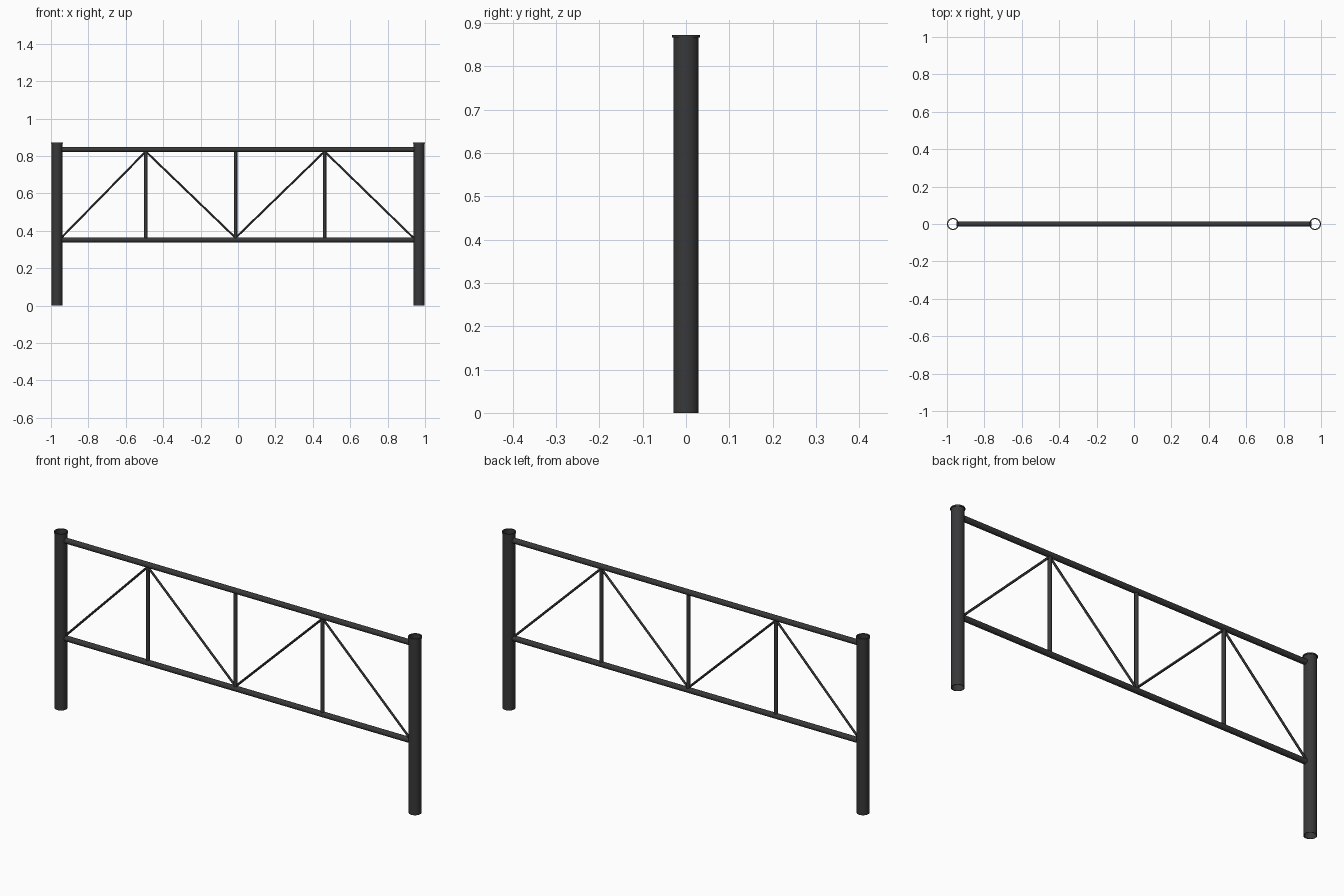
import bpy
import bmesh
from math import cos, sin, tau
from mathutils import Vector

cube = bpy.data.objects.get("Cube")
if cube:
    bpy.data.objects.remove(cube, do_unlink=True)

# Charcoal painted steel
steel = bpy.data.materials.new("charcoal steel")
steel.use_nodes = True
colour = (0.04, 0.04, 0.042, 1)
steel.diffuse_color = colour
steel.node_tree.nodes["Principled BSDF"].inputs["Base Color"].default_value = colour


def finish(name, bm):
    bmesh.ops.recalc_face_normals(bm, faces=bm.faces)
    mesh = bpy.data.meshes.new(name)
    bm.to_mesh(mesh)
    bm.free()
    mesh.materials.append(steel)
    obj = bpy.data.objects.new(name, mesh)
    bpy.context.collection.objects.link(obj)
    bpy.ops.object.select_all(action="DESELECT")
    obj.select_set(True)
    bpy.context.view_layer.objects.active = obj
    bpy.ops.object.shade_smooth_by_angle()
    return obj


def bar(name, start, end, radius, sides=20):
    """Round bar between two (x, z) points in the plane of the fence."""
    a, b = (Vector((p[0], 0, p[1])) for p in (start, end))
    bm = bmesh.new()
    bmesh.ops.create_cone(bm, cap_ends=True, segments=sides, radius1=radius,
                          radius2=radius, depth=(b - a).length)
    obj = finish(name, bm)
    obj.location = (a + b) / 2
    obj.rotation_euler = (b - a).to_track_quat("Z", "Y").to_euler()


def open_post(name, x, sides=32):
    """Open tube with a small lip, turned from a closed wall profile."""
    profile = [(0.029, 0), (0.029, 0.866), (0.032, 0.866),
               (0.032, 0.872), (0.026, 0.872), (0.026, 0)]
    bm = bmesh.new()
    rings = [[bm.verts.new((r * cos(tau * i / sides), r * sin(tau * i / sides), z))
              for i in range(sides)] for r, z in profile]
    for k, ring in enumerate(rings):
        above = rings[(k + 1) % len(rings)]
        for i in range(sides):
            j = (i + 1) % sides
            bm.faces.new((ring[i], ring[j], above[j], above[i]))
    finish(name, bm).location.x = x


# End posts
for side, x in (("left", 0.968), ("right", -0.968)):
    open_post(side + "_post", x)

# Horizontal rails
top, bottom = 0.834, 0.351
bar("top_rail", (-0.95, top), (0.95, top), 0.0135)
bar("bottom_rail", (-0.95, bottom), (0.95, bottom), 0.0135)

# Uprights
joints = [-0.945, -0.493, -0.013, 0.463, 0.938]
for i, x in enumerate(joints[1:-1]):
    bar(f"upright_{i + 1}", (x, bottom), (x, top), 0.009, 16)

# Zigzag diagonal braces
for i in range(4):
    z0, z1 = (0.362, 0.824) if i % 2 == 0 else (0.824, 0.362)
    bar(f"brace_{i + 1}", (joints[i], z0), (joints[i + 1], z1), 0.0055, 12)
